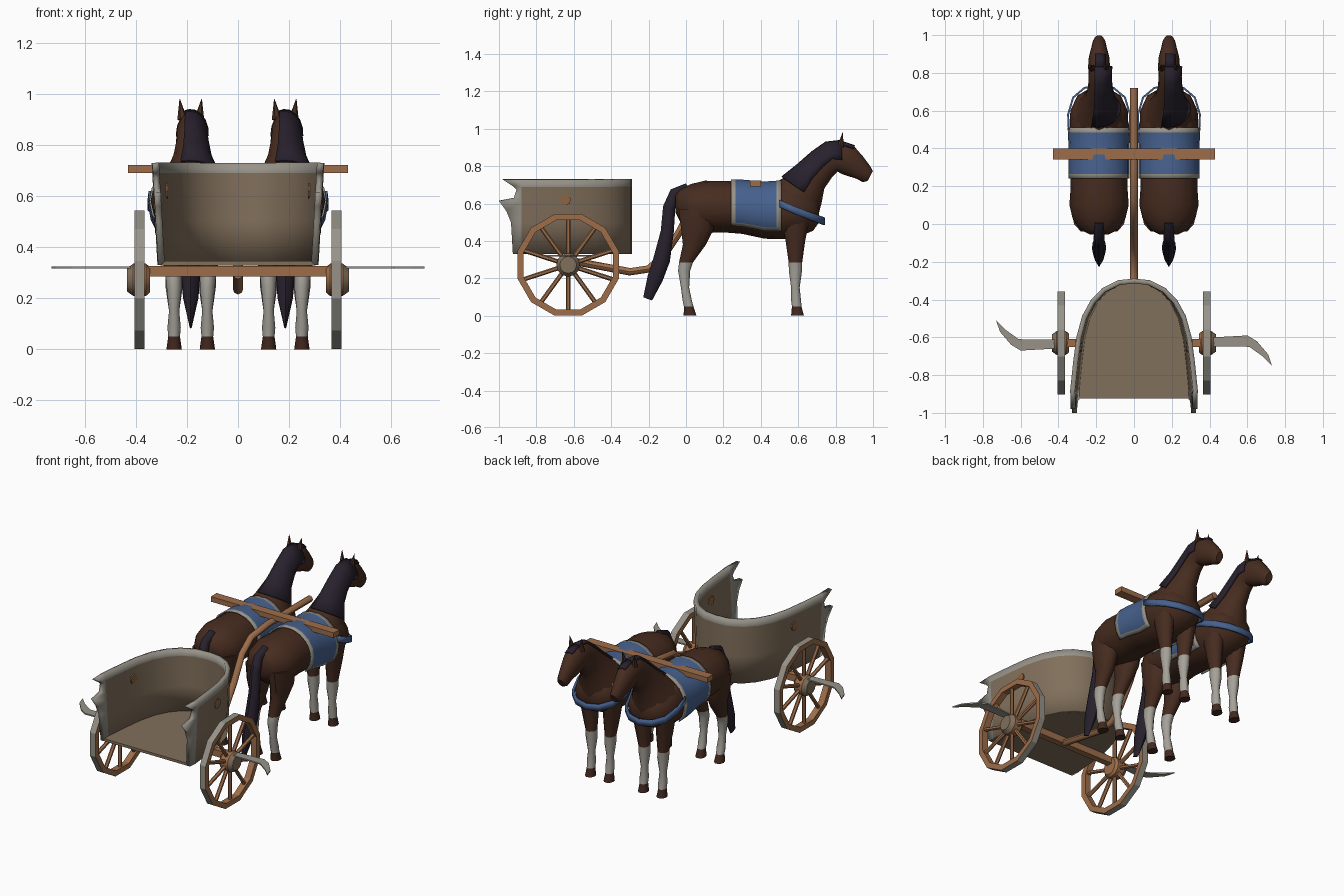
import bpy, bmesh, math
from mathutils import Vector, Matrix

if "Cube" in bpy.data.objects:
    bpy.data.objects.remove(bpy.data.objects["Cube"])


def material(name, r, g, b):
    m = bpy.data.materials.new(name)
    m.use_nodes = True
    m.diffuse_color = (r, g, b, 1)
    node = next(n for n in m.node_tree.nodes if n.type == 'BSDF_PRINCIPLED')
    node.inputs["Base Color"].default_value = (r, g, b, 1)
    node.inputs["Roughness"].default_value = 0.9
    return m


COAT = material("brown coat", .062, .025, .014)
HAIR = material("dark hair", .021, .015, .026)
SOCK = material("pale sock", .38, .36, .32)
HOOF = material("hoof brown", .055, .022, .014)
BLUE = material("blue cloth", .062, .12, .27)
GREY = material("weathered grey", .31, .29, .25)
WOOD = material("orange wood", .34, .155, .07)
TAUPE = material("taupe panel", .22, .16, .105)
RUST = material("rust patch", .27, .125, .055)


def finish(name, bm, mats, rule=None, thick=0, smooth=True, x=0):
    """Turn a bmesh into an object; rule picks a material from the face centre."""
    bmesh.ops.recalc_face_normals(bm, faces=bm.faces)
    if rule:
        for f in bm.faces:
            f.material_index = rule(f)
    me = bpy.data.meshes.new(name)
    bm.to_mesh(me)
    bm.free()
    for m in mats:
        me.materials.append(m)
    ob = bpy.data.objects.new(name, me)
    bpy.context.collection.objects.link(ob)
    ob.location.x = x
    if smooth:
        bpy.ops.object.select_all(action='DESELECT')
        ob.select_set(True)
        bpy.context.view_layer.objects.active = ob
        bpy.ops.object.shade_smooth_by_angle(angle=math.radians(45))
    if thick:
        mod = ob.modifiers.new("thickness", 'SOLIDIFY')
        mod.thickness, mod.offset = thick, 0
    return ob


def grid(rows, closed=False):
    """Join equal rows of points with quads, capping closed tubes."""
    bm = bmesh.new()
    vs = [[bm.verts.new(p) for p in row] for row in rows]
    n = len(rows[0])
    for a, b in zip(vs, vs[1:]):
        for j in range(n if closed else n - 1):
            k = (j + 1) % n
            bm.faces.new((a[j], a[k], b[k], b[j]))
    if closed:
        bm.faces.new(vs[0])
        bm.faces.new(vs[-1])
    return bm


def ring(s, angles, grow=0):
    """Elliptical section: x, y, z, half width, half depth, tilt of the depth axis."""
    x, y, z, rx, rs, tilt = s
    d = Vector((0, math.cos(math.radians(tilt)), math.sin(math.radians(tilt))))
    return [Vector((x, y, z)) + Vector(((rx + grow) * math.cos(t), 0, 0)) + d * (rs + grow) * math.sin(t)
            for t in map(math.radians, angles)]


def loft(sections, n=16):
    return grid([ring(s, [360 * i / n for i in range(n)]) for s in sections], True)


def tube(points, n=8):
    """Loft along a path in the x = 0 plane, tilting each section to the path."""
    out = []
    for i, (y, z, rx, rs) in enumerate(points):
        a, b = points[max(i - 1, 0)], points[min(i + 1, len(points) - 1)]
        out.append((0, y, z, rx, rs, math.degrees(math.atan2(b[1] - a[1], b[0] - a[0])) + 90))
    return loft(out, n)


def box(name, lo, hi, mat):
    bm = bmesh.new()
    bmesh.ops.create_cube(bm, size=1)
    lo, hi = Vector(lo), Vector(hi)
    for v in bm.verts:
        v.co = (lo + hi) / 2 + v.co * (hi - lo)
    return finish(name, bm, [mat], smooth=False)


def rod(bm, a, b, r1, r2, n):
    a, b = Vector(a), Vector(b)
    rot = (b - a).to_track_quat('Z', 'Y').to_matrix().to_4x4()
    bmesh.ops.create_cone(bm, cap_ends=True, segments=n, radius1=r1, radius2=r2,
                          depth=(b - a).length, matrix=Matrix.Translation((a + b) / 2) @ rot)


# Horse sections: y, z, half width, half depth (and tilt)
BODY = [(-.055, .6, .05, .05), (-.03, .59, .1, .09), (.03, .58, .14, .125), (.1, .582, .157, .14),
        (.2, .583, .15, .137), (.3, .578, .15, .14), (.42, .56, .15, .148), (.52, .562, .155, .153),
        (.6, .56, .152, .14), (.68, .555, .115, .1), (.712, .555, .06, .055)]
NECK = [(.58, .6, .14, .155, 140), (.622, .668, .105, .123, 146), (.67, .74, .072, .092, 139),
        (.73, .805, .058, .082, 128), (.78, .845, .055, .08, 112), (.835, .842, .058, .086, 92),
        (.885, .825, .054, .081, 79), (.93, .79, .042, .06, 70), (.965, .757, .034, .047, 65),
        (.985, .747, .022, .03, 62)]
TAIL = [(.01, .685, .025, .025), (-.06, .655, .028, .03), (-.09, .58, .03, .033), (-.1, .45, .034, .035),
        (-.13, .3, .038, .045), (-.165, .2, .03, .042), (-.205, .09, .005, .025)]
FORE = [(.085, .585, .52, .05, .08), (.075, .585, .4, .046, .055), (.067, .585, .285, .032, .038),
        (.065, .585, .24, .033, .037), (.065, .585, .15, .02, .024), (.065, .588, .085, .026, .028),
        (.065, .592, .05, .023, .027), (.065, .596, .0, .03, .036)]
HIND = [(.075, .06, .57, .07, .105), (.08, .06, .46, .06, .09), (.072, .045, .38, .045, .065),
        (.067, .0, .285, .032, .039), (.065, -.01, .24, .029, .034), (.065, -.005, .15, .02, .023),
        (.065, .006, .085, .026, .026), (.065, .014, .05, .023, .027), (.065, .022, .0, .03, .036)]


def body_at(y):
    for a, b in zip(BODY, BODY[1:]):
        if a[0] <= y <= b[0]:
            t = (y - a[0]) / (b[0] - a[0])
            return (0, y) + tuple(p + (q - p) * t for p, q in zip(a[1:], b[1:])) + (90,)


def leg_colour(f):
    z = f.calc_center_median().z
    return 2 if z < .05 else 1 if z < .285 else 0


def horse(side, x):
    finish(side + "_horse_body", loft([(0,) + s + (90,) for s in BODY]), [COAT], x=x)
    finish(side + "_horse_neck_and_head", loft([(0,) + s for s in NECK]), [COAT], x=x)
    finish(side + "_horse_tail", tube(TAIL), [HAIR], x=x)
    for name, path in (("fore", FORE), ("hind", HIND)):
        for label, k in (("left", 1), ("right", -1)):
            bm = loft([(k * p[0],) + p[1:] + (0,) for p in path], 10)
            finish(f"{side}_horse_{label}_{name}_leg", bm, [COAT, SOCK, HOOF], leg_colour, x=x)

    # Mane falling over one side of the neck, with a forelock
    fall = [-5, 15, 35, 55, 75, 95, 110]
    finish(side + "_horse_mane", grid([ring((0,) + s, fall, .007) for s in NECK[1:6]]), [HAIR], thick=.012, x=x)
    finish(side + "_horse_forelock", grid([ring((0,) + s, fall[3:], .004) for s in NECK[5:7]]), [HAIR],
           thick=.008, x=x)
    bm = bmesh.new()
    for k in (-1, 1):
        rod(bm, (k * .033, .825, .9), (k * .043, .838, .98), .02, .001, 6)
    finish(side + "_horse_ears", bm, [COAT], x=x)

    # Blanket with a pale border
    arc = [-42, -33] + list(range(-20, 201, 20)) + [213, 222]
    ys = [.24, .265, .3, .36, .42, .485, .51]
    bm = grid([ring(body_at(y), arc, .008) for y in ys])

    def border(f):
        c = f.calc_center_median()
        return int(c.y < ys[1] or c.y > ys[-2] or any(v.is_boundary for v in f.verts))
    finish(side + "_horse_blanket", bm, [BLUE, GREY], border, thick=.008, x=x)

    # Breast strap
    half = [(.16, .5, .6), (.164, .58, .565), (.137, .67, .53), (.078, .72, .512)]
    path = half + [(0, .737, .505)] + [(-a, b, c) for a, b, c in reversed(half)]
    rows = [[(a, b, c + h) for a, b, c in path] for h in (-.02, .02)]
    finish(side + "_horse_breast_strap", grid(rows), [BLUE], thick=.01, x=x)


horse("left", .185)
horse("right", -.185)

# Cart wall: curved panel with a notched trailing edge and grey rim
PLAN = [(.325, -.88), (.308, -.72), (.292, -.6), (.262, -.49), (.218, -.41), (.16, -.35), (.08, -.31)]
EDGE = [(.33, -.925), (.5, -.935), (.56, -.96), (.615, -1), (.63, -.92), (.675, -.905), (.69, -.92), (.73, -.98)]


def wall_row(z, end):
    k = .93 + .07 * (z - .33) / .4
    half = [(.322, end)] + PLAN
    return [(a * k, b, z) for a, b in half] + [(0, -.302, z)] + [(-a * k, b, z) for a, b in reversed(half)]


def rim(f):
    c = f.calc_center_median()
    return int(c.z > .69 or c.y < -.885)


finish("cart_wall", grid([wall_row(*e) for e in EDGE]), [TAUPE, GREY], rim, thick=.026)
bm = bmesh.new()
bm.faces.new([bm.verts.new(p) for p in wall_row(.337, -.925)])
finish("cart_floor", bm, [TAUPE], thick=.016, smooth=False)

# Worn patches on both faces of the wall
bm = bmesh.new()
for k in (-1, 1):
    for x in (.307, .278):
        rod(bm, (k * (x - .004), -.645, .62), (k * (x + .004), -.645, .62), .03, .03, 8)
finish("wall_patches", bm, [RUST], smooth=False)

# Axle, draught pole and yoke
box("axle", (-.37, -.65, .285), (.37, -.61, .327), WOOD)
box("yoke", (-.43, .342, .69), (.43, .4, .722), WOOD)
POLE = [(-.62, .295), (-.3, .235), (-.2, .25), (-.12, .32), (-.04, .44), (.04, .59), (.13, .66), (.3, .68), (.72, .68)]
finish("draught_pole", tube([p + (.02, .02) for p in POLE]), [WOOD])

# Wheels, hubs and blades
HUB_Y, HUB_Z = -.63, .272
BLADE = [(.42, .03), (.6, .04), (.65, .01), (.71, -.06), (.73, -.12), (.68, -.07), (.61, -.02), (.42, -.018)]
for side, k in (("left", 1), ("right", -1)):
    def at(x, r, a):
        return Vector((k * x, HUB_Y + r * math.cos(a), HUB_Z + r * math.sin(a)))

    section = [(.365, .281), (.405, .281), (.405, .247), (.365, .247)]
    turns = [math.radians(15 + 30 * i) for i in range(12)]
    bm = grid([[at(x, r, a) for a in turns] for x, r in section + section[:1]], True)
    bmesh.ops.delete(bm, geom=[f for f in bm.faces if len(f.verts) > 4], context='FACES_ONLY')
    bmesh.ops.remove_doubles(bm, verts=bm.verts, dist=.0001)

    def tread(f):
        c = f.calc_center_median() - Vector((0, HUB_Y, HUB_Z))
        return int(math.hypot(c.y, c.z) > .268)
    finish(side + "_wheel_rim", bm, [WOOD, GREY], tread, smooth=False)

    bm = bmesh.new()
    for i in range(10):
        a = math.pi / 2 + i * math.pi / 5
        rod(bm, at(.385, .03, a), at(.385, .255, a), .012, .012, 6)
    finish(side + "_wheel_spokes", bm, [WOOD])

    bm = bmesh.new()
    rod(bm, at(.345, 0, 0), at(.36, 0, 0), .05, .063, 12)
    rod(bm, at(.36, 0, 0), at(.41, 0, 0), .063, .063, 12)
    rod(bm, at(.41, 0, 0), at(.435, 0, 0), .063, .045, 12)
    finish(side + "_wheel_hub", bm, [WOOD, TAUPE], lambda f: int(abs(f.calc_center_median().x) > .411))

    bm = bmesh.new()
    bm.faces.new([bm.verts.new((k * x, HUB_Y + k * y, .32)) for x, y in BLADE])
    finish(side + "_hub_blade", bm, [GREY], thick=.008, smooth=False)
